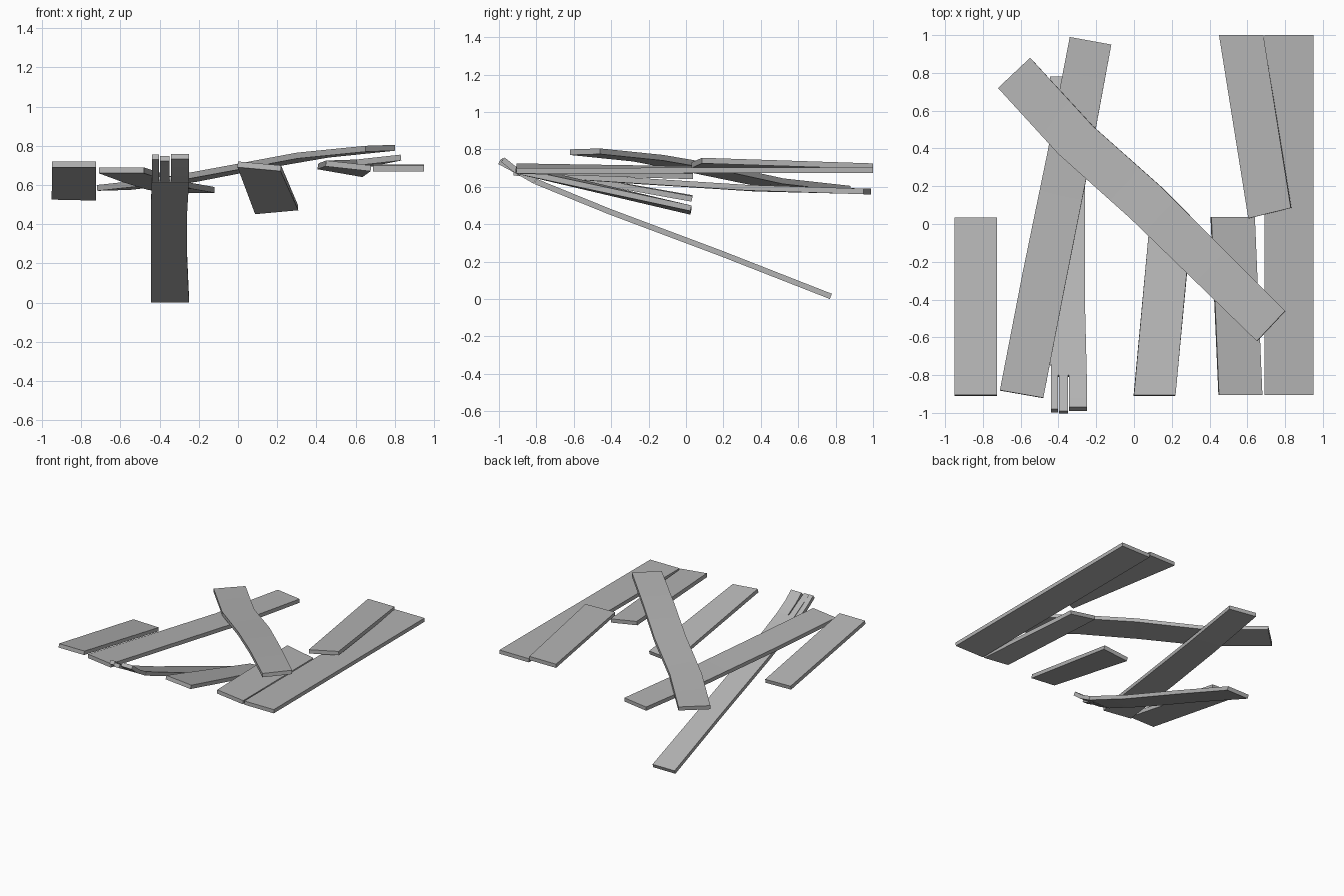
import bpy
import bmesh
from mathutils import Vector

cube = bpy.data.objects.get("Cube")
if cube:
    bpy.data.objects.remove(cube, do_unlink=True)

grey = bpy.data.materials.new("weathered grey")
grey.use_nodes = True
colour = (0.45, 0.45, 0.45, 1)
grey.diffuse_color = colour
grey.node_tree.nodes["Principled BSDF"].inputs["Base Color"].default_value = colour


def plank(name, left, right, thick=0.03):
    """Board whose top follows matching left and right edge points."""
    left = [Vector(p) for p in left]
    right = [Vector(p) for p in right]
    bm = bmesh.new()
    rings = []
    last = len(left) - 1
    for i, (a, b) in enumerate(zip(left, right)):
        lo, hi = max(i - 1, 0), min(i + 1, last)
        along = left[hi] + right[hi] - left[lo] - right[lo]
        down = along.cross(b - a).normalized() * thick
        if down.z > 0:
            down.negate()
        rings.append([bm.verts.new(p) for p in (a, b, b + down, a + down)])
    for r, s in zip(rings, rings[1:]):
        for k in range(4):
            n = (k + 1) % 4
            bm.faces.new((r[k], r[n], s[n], s[k]))
    bm.faces.new(rings[0])
    bm.faces.new(rings[-1])
    bmesh.ops.recalc_face_normals(bm, faces=bm.faces)
    mesh = bpy.data.meshes.new(name)
    bm.to_mesh(mesh)
    bm.free()
    mesh.materials.append(grey)
    obj = bpy.data.objects.new(name, mesh)
    bpy.context.collection.objects.link(obj)
    bpy.ops.object.select_all(action="DESELECT")
    obj.select_set(True)
    bpy.context.view_layer.objects.active = obj
    bpy.ops.object.shade_smooth_by_angle(angle=0.6)
    return obj


# Short boards
plank("short_right_board",
      [(-0.95, -0.905, 0.72), (-0.95, 0.035, 0.555)],
      [(-0.725, -0.905, 0.72), (-0.725, 0.035, 0.55)])
plank("short_middle_board",
      [(0, -0.905, 0.72), (0.085, 0.03, 0.48)],
      [(0.22, -0.905, 0.70), (0.305, 0.03, 0.50)])
plank("short_left_board",
      [(0.45, -0.905, 0.725), (0.41, 0.038, 0.71)],
      [(0.68, -0.905, 0.70), (0.64, 0.038, 0.67)])

# Long straight board and the tilted one lying beside it
plank("long_left_board",
      [(0.69, -0.905, 0.70), (0.69, 1, 0.705)],
      [(0.95, -0.905, 0.70), (0.95, 1, 0.705)])
plank("tilted_back_board",
      [(0.605, 0.03, 0.73), (0.45, 1, 0.725)],
      [(0.83, 0.085, 0.755), (0.685, 1, 0.725)])

# Sagging long board
plank("sagging_board",
      [(-0.71, -0.88, 0.69), (-0.59, -0.26, 0.645),
       (-0.46, 0.37, 0.605), (-0.34, 0.99, 0.59)],
      [(-0.48, -0.92, 0.69), (-0.36, -0.30, 0.65),
       (-0.235, 0.33, 0.61), (-0.12, 0.95, 0.59)])

# Bent board lying across the pile
plank("crossing_board",
      [(-0.72, 0.72, 0.60), (-0.40, 0.37, 0.635), (-0.02, 0.03, 0.705),
       (0.30, -0.28, 0.765), (0.65, -0.62, 0.80)],
      [(-0.55, 0.88, 0.605), (-0.22, 0.52, 0.645), (0.14, 0.20, 0.715),
       (0.46, -0.12, 0.77), (0.80, -0.46, 0.805)])

# Ramp down to the ground, split into three splinters at its upper end
plank("ramp_board",
      [(-0.44, -0.80, 0.643), (-0.445, -0.4, 0.48),
       (-0.445, 0.2, 0.255), (-0.445, 0.78, 0.028)],
      [(-0.25, -0.80, 0.643), (-0.26, -0.4, 0.48),
       (-0.26, 0.2, 0.255), (-0.25, 0.78, 0.028)])
for side, x0, x1, tip, lift in (("right", -0.44, -0.402, -0.98, 0.755),
                                ("middle", -0.398, -0.35, -0.99, 0.748),
                                ("left", -0.343, -0.25, -0.97, 0.757)):
    path = ((-0.80, 0.643), (-0.9, 0.70), (tip, lift))
    plank(side + "_splinter",
          [(x0, y, z) for y, z in path], [(x1, y, z) for y, z in path])
